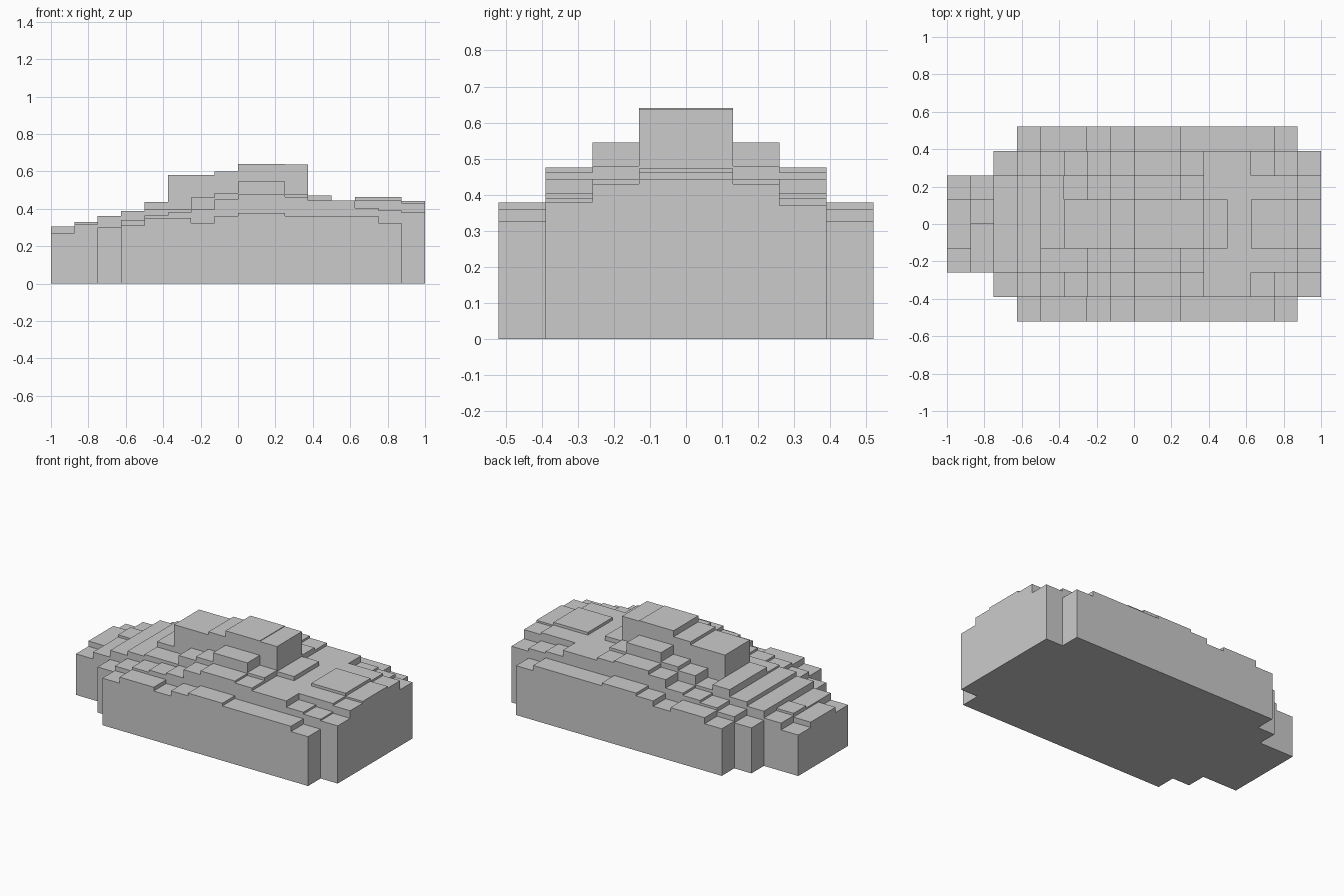
import bpy, bmesh

if "Cube" in bpy.data.objects:
    bpy.data.objects.remove(bpy.data.objects["Cube"])

DX, DY, COLS, ROWS = 0.125, 0.13, 16, 8


def steps(start, *runs):
    """Stepped profile along x: (number of cells, height) runs after empty cells."""
    row = [0.0] * start
    for count, height in runs:
        row += [height] * count
    return row + [0.0] * (COLS - len(row))


# Stepped profiles, from the low outer terrace to the tall central ridge
outer = steps(3, (1, .31), (2, .35), (1, .325), (1, .36), (2, .378), (4, .36), (1, .325))
shoulder = steps(2, (1, .30), (1, .34), (1, .365), (1, .38), (1, .395), (1, .45),
                 (2, .475), (1, .462), (2, .444), (1, .403), (1, .39), (1, .38))
inner = steps(0, (1, .27), (1, .315), (1, .36), (1, .388), (1, .435), (1, .40), (1, .46),
              (1, .485), (2, .545), (1, .48), (4, .444), (1, .43))
ridge = steps(0, (1, .305), (1, .33), (1, .36), (1, .388), (1, .435), (2, .58), (1, .60),
              (2, .64), (1, .636), (1, .472), (1, .444), (2, .462), (1, .442))
half = [outer, shoulder, inner, ridge]
grid = [list(r) for r in half + half[::-1]]

# Small differences between the two sides
grid[3][1] = .315
grid[2][4] = .40
grid[6][15] = .37


def height(i, j):
    return grid[j][i] if 0 <= i < COLS and 0 <= j < ROWS else 0.0


# One closed stepped solid: tops, bottoms, and a wall wherever the level drops
bm = bmesh.new()


def quad(*points):
    bm.faces.new([bm.verts.new(p) for p in points])


for j in range(ROWS):
    for i in range(COLS):
        h = height(i, j)
        if not h:
            continue
        x0, y0 = i * DX - 1, j * DY - 0.52
        x1, y1 = x0 + DX, y0 + DY
        quad((x0, y0, h), (x1, y0, h), (x1, y1, h), (x0, y1, h))
        quad((x0, y1, 0), (x1, y1, 0), (x1, y0, 0), (x0, y0, 0))
        sides = [(0, -1, (x0, y0), (x1, y0)), (1, 0, (x1, y0), (x1, y1)),
                 (0, 1, (x1, y1), (x0, y1)), (-1, 0, (x0, y1), (x0, y0))]
        for di, dj, a, b in sides:
            low = height(i + di, j + dj)
            if low < h:
                quad((*a, low), (*b, low), (*b, h), (*a, h))

bmesh.ops.remove_doubles(bm, verts=bm.verts, dist=1e-5)
bmesh.ops.dissolve_limit(bm, angle_limit=0.01, verts=bm.verts, edges=bm.edges)
mesh = bpy.data.meshes.new("stepped_terrain")
bm.to_mesh(mesh)
bm.free()
bpy.context.collection.objects.link(bpy.data.objects.new("stepped_terrain", mesh))
